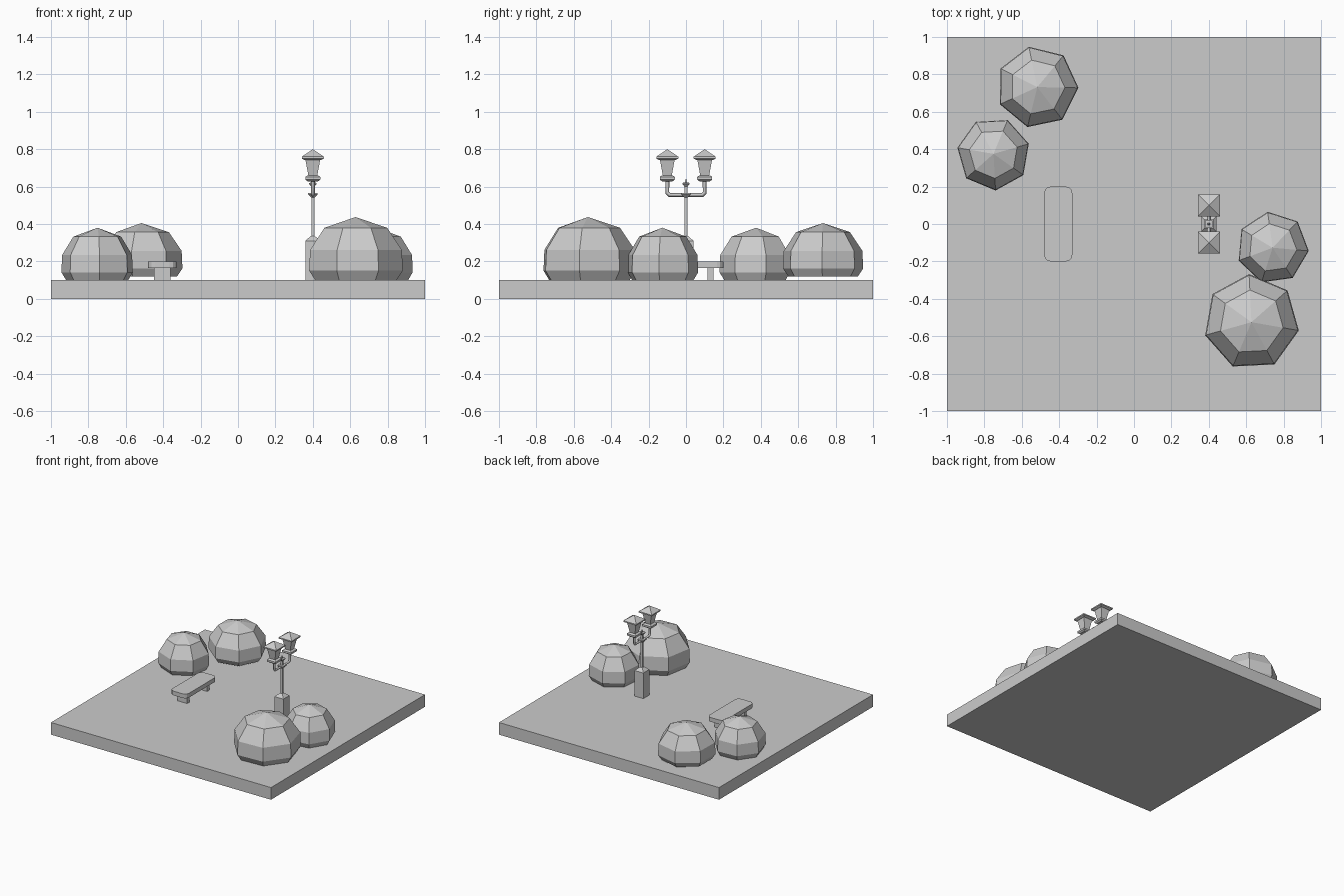
import bpy, bmesh
from math import cos, sin, radians, pi

if "Cube" in bpy.data.objects:
    bpy.data.objects.remove(bpy.data.objects["Cube"])


def finish(name, bm):
    bmesh.ops.recalc_face_normals(bm, faces=bm.faces)
    mesh = bpy.data.meshes.new(name)
    bm.to_mesh(mesh)
    bm.free()
    obj = bpy.data.objects.new(name, mesh)
    bpy.context.collection.objects.link(obj)
    return obj


def box(name, x, y, z):
    """Box from (min, max) pairs."""
    bm = bmesh.new()
    bmesh.ops.create_cube(bm, size=1)
    for v in bm.verts:
        v.co = [(lo + hi) / 2 + c * (hi - lo) for c, (lo, hi) in zip(v.co, (x, y, z))]
    return finish(name, bm)


def lathe(name, profile, sides, center, phase):
    """Stack of polygon rings (radius, z); radius 0 closes to a point."""
    bm = bmesh.new()
    rings = []
    for r, z in profile:
        n = sides if r > 0 else 1
        rings.append([bm.verts.new((center[0] + r * cos(phase + 2 * pi * i / sides),
                                    center[1] + r * sin(phase + 2 * pi * i / sides), z))
                      for i in range(n)])
    for a, b in zip(rings, rings[1:]):
        for i in range(sides):
            j = (i + 1) % sides
            if len(b) == 1:
                bm.faces.new((a[i], a[j], b[0]))
            else:
                bm.faces.new((a[i], a[j], b[j], b[i]))
    for ring in (rings[0], rings[-1]):
        if len(ring) > 1:
            bm.faces.new(ring)
    return finish(name, bm)


def square(name, profile, center):
    """Square stack using half-widths."""
    return lathe(name, [(h * 2 ** 0.5, z) for h, z in profile], 4, center, pi / 4)


# Ground slab
box("ground_slab", (-1, 1), (-1, 1), (0, 0.1))

# Seven-sided bushes: x, y, radius, bottom, top, turn
dome = [(0.87, 0), (1, 0.15), (0.98, 0.48), (0.67, 0.83), (0, 1)]
bushes = [(-0.517, 0.732, 0.22, 0.12, 0.405, -1), (-0.751, 0.375, 0.196, 0.1, 0.38, 16),
          (0.741, -0.127, 0.194, 0.1, 0.38, -5), (0.628, -0.525, 0.257, 0.1, 0.437, -10)]
for i, (x, y, r, z0, z1, turn) in enumerate(bushes):
    lathe(f"bush_{i + 1}", [(r * a, z0 + (z1 - z0) * b) for a, b in dome],
          7, (x, y), radians(turn))

# Bench: rounded seat and two legs
seat = box("bench_seat", (-0.48, -0.33), (-0.2, 0.2), (0.165, 0.2))
bm = bmesh.new()
bm.from_mesh(seat.data)
corners = [e for e in bm.edges if abs(e.verts[0].co.z - e.verts[1].co.z) > 0.01]
bmesh.ops.bevel(bm, geom=corners, offset=0.035, segments=3, profile=0.5, affect='EDGES')
bm.to_mesh(seat.data)
bm.free()
for side, y in (("front", -0.13), ("back", 0.13)):
    box(f"bench_leg_{side}", (-0.45, -0.36), (y - 0.016, y + 0.016), (0.1, 0.165))

# Lamp pedestal, post, collar and finial
LX = 0.4
square("lamp_pedestal", [(0.04, 0.1), (0.04, 0.31), (0.012, 0.335)], (LX, 0))
square("lamp_post", [(0.008, 0.32), (0.008, 0.605)], (LX, 0))
square("post_collar", [(0.01, 0.542), (0.025, 0.557), (0.025, 0.566)], (LX, 0))
square("post_finial", [(0.008, 0.6), (0.02, 0.614), (0.02, 0.62), (0.006, 0.622),
                       (0.006, 0.63), (0, 0.645)], (LX, 0))

# Lamp arms: one bent bar
curve = bpy.data.curves.new("lamp_arms", 'CURVE')
curve.dimensions = '3D'
curve.bevel_depth = 0.011
curve.bevel_resolution = 0
curve.use_fill_caps = True
path = [(-0.1, 0.64), (-0.1, 0.567), (-0.088, 0.555), (0.088, 0.555), (0.1, 0.567), (0.1, 0.64)]
spline = curve.splines.new('POLY')
spline.points.add(len(path) - 1)
for p, (y, z) in zip(spline.points, path):
    p.co = (LX, y, z, 1)
bpy.context.collection.objects.link(bpy.data.objects.new("lamp_arms", curve))

# Two lanterns: base, tapered glass, pyramid roof
for side, y in (("front", -0.1), ("back", 0.1)):
    square(f"lantern_base_{side}", [(0.028, 0.628), (0.04, 0.637), (0.04, 0.652), (0.028, 0.66)], (LX, y))
    square(f"lantern_glass_{side}", [(0.023, 0.655), (0.04, 0.747)], (LX, y))
    square(f"lantern_roof_{side}", [(0.045, 0.743), (0.059, 0.75), (0.059, 0.76), (0, 0.8)], (LX, y))
